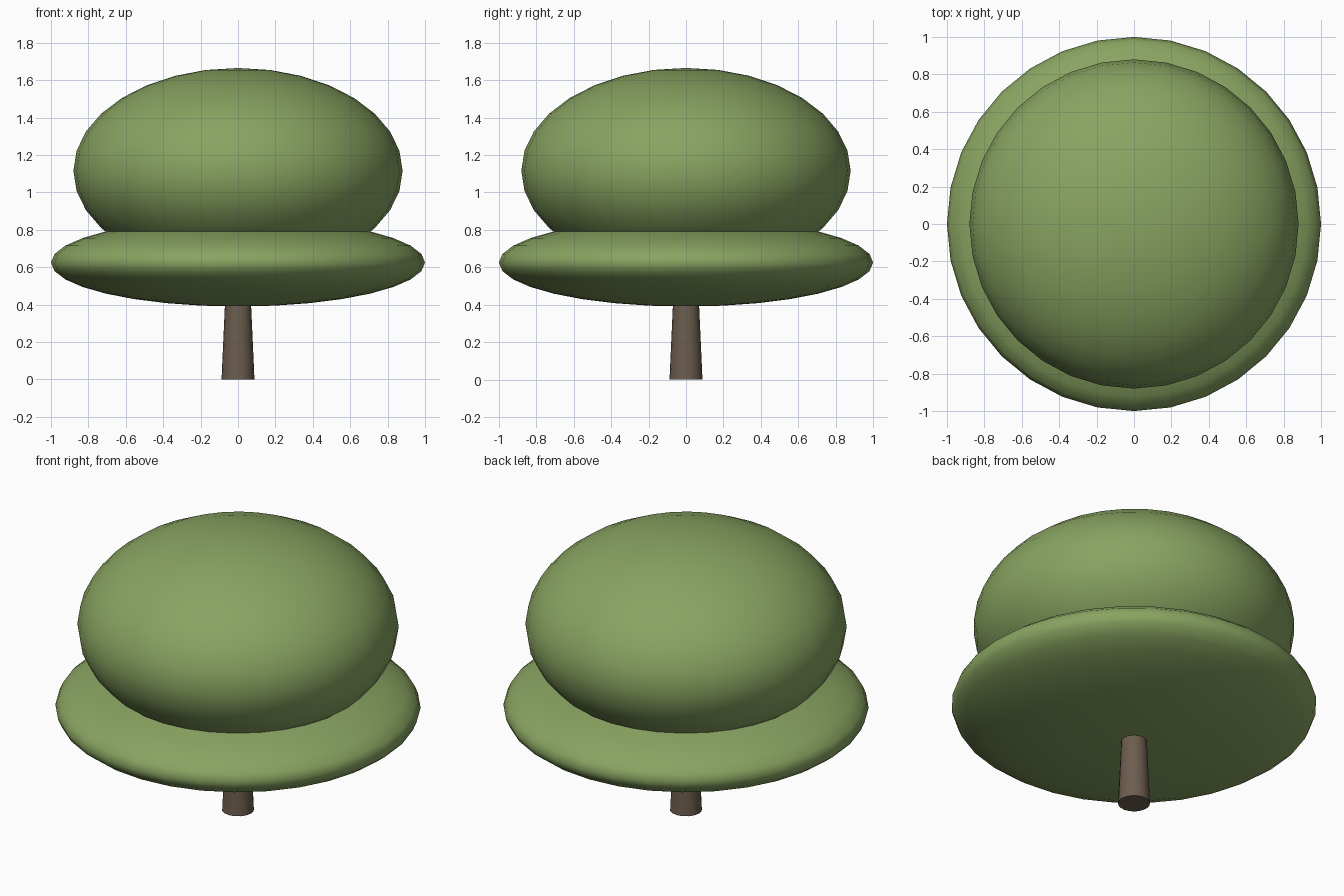
import bpy
import math

if "Cube" in bpy.data.objects:
    bpy.data.objects.remove(bpy.data.objects["Cube"])


def material(name, colour):
    mat = bpy.data.materials.new(name)
    mat.diffuse_color = (*colour, 1)
    mat.use_nodes = True
    mat.node_tree.nodes["Principled BSDF"].inputs["Base Color"].default_value = mat.diffuse_color
    return mat


def finish(name, mat):
    obj = bpy.context.object
    obj.name = name
    obj.data.materials.append(mat)
    bpy.ops.object.shade_smooth_by_angle(angle=math.radians(50))
    return obj


def foliage(name, radius, half_height, z, mat):
    # flattened sphere with the scale baked in
    bpy.ops.mesh.primitive_uv_sphere_add(segments=32, ring_count=16, radius=1)
    obj = bpy.context.object
    for v in obj.data.vertices:
        v.co.x *= radius
        v.co.y *= radius
        v.co.z *= half_height
    obj.location.z = z
    return finish(name, mat)


leaf = material("leaf_green", (0.25, 0.37, 0.12))
bark = material("bark_brown", (0.15, 0.11, 0.075))

# tapered trunk, running up into the lower foliage
height = 0.62
bpy.ops.mesh.primitive_cone_add(vertices=16, radius1=0.088, radius2=0.06,
                                depth=height, location=(0, 0, height / 2))
finish("trunk", bark)

# wide flat lower tier and rounder upper crown
foliage("lower_foliage", 1.0, 0.235, 0.625, leaf)
foliage("upper_foliage", 0.88, 0.55, 1.115, leaf)
